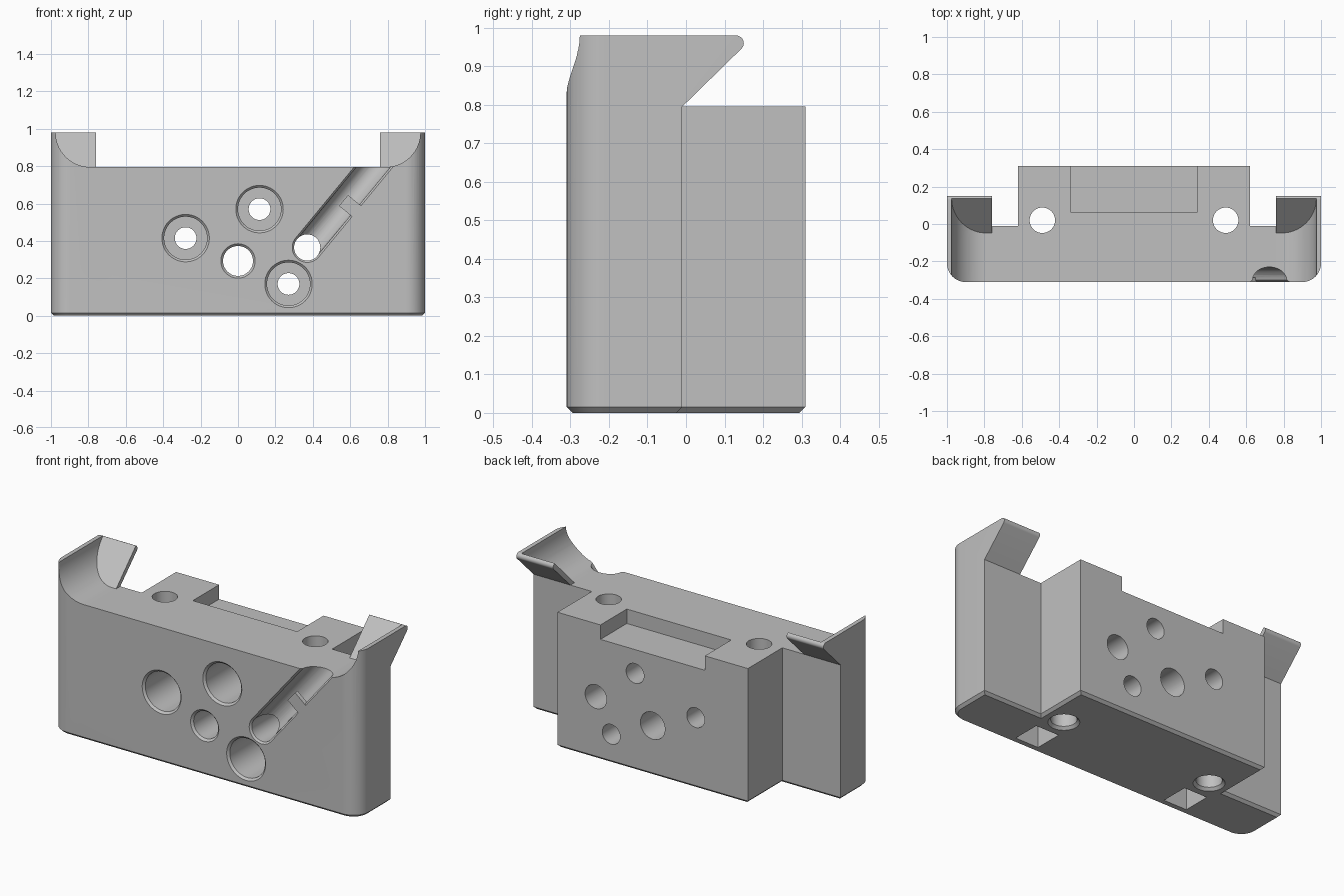
import bpy, bmesh
from math import sin, cos, pi, radians
from mathutils import Vector, Matrix

cube = bpy.data.objects.get("Cube")
if cube:
    bpy.data.objects.remove(cube, do_unlink=True)

grey = bpy.data.materials.new("plain grey")
grey.use_nodes = True
colour = (0.53, 0.53, 0.53, 1)
grey.diffuse_color = colour
for node in grey.node_tree.nodes:
    if node.type == 'BSDF_PRINCIPLED':
        node.inputs["Base Color"].default_value = colour


def make(name, bm):
    bmesh.ops.recalc_face_normals(bm, faces=bm.faces)
    mesh = bpy.data.meshes.new(name)
    bm.to_mesh(mesh)
    bm.free()
    mesh.materials.append(grey)
    ob = bpy.data.objects.new(name, mesh)
    bpy.context.collection.objects.link(ob)
    return ob


def prism_bm(points, start, end):
    """Solid between two placements of one flat outline."""
    bm = bmesh.new()
    a = [bm.verts.new(start(*p)) for p in points]
    b = [bm.verts.new(end(*p)) for p in points]
    bm.faces.new(a)
    bm.faces.new(b)
    for i in range(len(a)):
        j = (i + 1) % len(a)
        bm.faces.new((a[i], a[j], b[j], b[i]))
    bmesh.ops.recalc_face_normals(bm, faces=bm.faces)
    return bm


def box_bm(x, y, z):
    outline = [(x[0], y[0]), (x[1], y[0]), (x[1], y[1]), (x[0], y[1])]
    return prism_bm(outline, lambda u, v: (u, v, z[0]), lambda u, v: (u, v, z[1]))


def lathe(name, profile, origin, axis):
    """Turn a closed (radius, depth) profile about an axis."""
    bm = bmesh.new()
    verts = [bm.verts.new((r, 0, d)) for r, d in profile]
    edges = [bm.edges.new((verts[i - 1], verts[i])) for i in range(len(verts))]
    bmesh.ops.spin(bm, geom=verts + edges, cent=(0, 0, 0), axis=(0, 0, 1),
                   angle=2 * pi, steps=48, use_merge=True)
    bmesh.ops.remove_doubles(bm, verts=bm.verts, dist=1e-5)
    lone = [e for e in bm.edges if not e.link_faces]
    bmesh.ops.delete(bm, geom=lone, context='EDGES')
    turn = Vector(axis).to_track_quat('Z', 'Y').to_matrix().to_4x4()
    bm.transform(Matrix.Translation(origin) @ turn)
    return make(name, bm)


def combine(target, tool, operation='DIFFERENCE'):
    tool.hide_render = True
    mod = target.modifiers.new("combine", 'BOOLEAN')
    mod.operation, mod.solver, mod.object = operation, 'EXACT', tool
    bpy.context.view_layer.objects.active = target
    bpy.ops.object.modifier_apply(modifier=mod.name)
    bpy.data.objects.remove(tool, do_unlink=True)


def bevel(bm, test, size, segments=1):
    edges = [e for e in bm.edges if all(test(v.co) for v in e.verts)]
    bmesh.ops.bevel(bm, geom=edges, offset=size, segments=segments,
                    profile=0.5, affect='EDGES')


def hole(origin, axis, r, depth, rim=0.012, bore=None):
    """Blind hole with a chamfered rim and an optional through bore."""
    shape = [(0, -0.05), (r + rim, -0.05), (r + rim, 0), (r, rim), (r, depth)]
    if bore:
        shape += [(bore, depth), (bore, 1)]
        depth = 1
    combine(body, lathe("hole_cutter", shape + [(0, depth)], origin, axis))


FRONT, BACK, STEP, DECK, TOP = -0.31, 0.31, -0.01, 0.795, 0.98

# Wide front plate with overhanging hooks, rounded front corners, chamfered foot
tip = [(0.13 + 0.02 * cos(radians(a)), 0.96 + 0.02 * sin(radians(a)))
       for a in range(-45, 91, 15)]
side = [(FRONT, 0), (STEP, 0), (STEP, DECK)] + tip + [(FRONT, TOP)]
bm = prism_bm(side, lambda y, z: (-1, y, z), lambda y, z: (1, y, z))
for s in (-1, 1):
    bevel(bm, lambda c: c.y < FRONT + 0.001 and c.x * s > 0.999, 0.1, 10)
bevel(bm, lambda c: c.z < 0.001, 0.015)
body = make("mount_body", bm)

# Narrower rear block
bm = box_bm((-0.62, 0.62), (-0.1, BACK), (0, 0.9))
bevel(bm, lambda c: c.z < 0.001, 0.015)
combine(body, make("rear_block", bm), 'UNION')

# Flat deck between the ears, and the rear pocket
combine(body, make("deck_cutter", box_bm((-0.76, 0.76), (-0.5, 0.5), (DECK, 1.2))))
combine(body, make("pocket_cutter", box_bm((-0.34, 0.34), (0.065, 0.5), (0.71, 1))))

for s in (-1, 1):
    # Curved ear hollow ending on a sloped wall
    arc = [(0.79 + 0.185 * sin(a * pi / 32), TOP - 0.185 * cos(a * pi / 32))
           for a in range(17)]
    outline = [(0.7, DECK)] + arc + [(0.975, 1.1), (0.7, 1.1)]
    bm = prism_bm(outline, lambda x, z: (s * x, -0.5, z),
                  lambda x, z: (s * x, z - 0.843, z))
    combine(body, make("ear_cutter", bm))
    # Curved strap channel
    ring = [(0.085, 0), (0.14, 0), (0.14, 0.13), (0.085, 0.13)]
    combine(body, lathe("strap_cutter", ring, (s * 0.8, -0.21, 0.85), (0, 1, 0)))
    # Underside: vertical bolt hole, round recess, square recess
    hole((s * 0.49, 0.02, 0), (0, 0, 1), 0.068, 1, 0.015)
    hole((s * 0.82, -0.16, 0), (0, 0, 1), 0.085, 0.17, 0.015)
    bm = box_bm((s * 0.5 - 0.075, s * 0.5 + 0.075), (-0.265, -0.1), (-0.05, 0.17))
    combine(body, make("recess_cutter", bm))

# Front: counterbored bolt holes, centre hole, blind sockets
for x, z in ((-0.28, 0.415), (0.115, 0.57), (0.27, 0.17)):
    hole((x, FRONT, z), (0, 1, 0), 0.115, 0.42, bore=0.058)
hole((0, FRONT, 0.293), (0, 1, 0), 0.08, 1)
for x in (-0.74, 0.66):
    hole((x, FRONT, 0.293), (0, 1, 0), 0.09, 0.2)

# Diagonal cable groove with its through hole and retaining tab
hole((0.37, FRONT, 0.365), (0, 1, 0), 0.07, 1, 0.01)
ca, sa = cos(radians(50.5)), sin(radians(50.5))


def along(t):
    return lambda u, y: (0.37 + t * ca + u * sa, y, 0.365 + t * sa - u * ca)


curve = [(-0.07 * cos(a * pi / 16), -0.3 + 0.07 * sin(a * pi / 16)) for a in range(17)]
outline = [(-0.08, -0.36), (-0.08, FRONT)] + curve + [(0.08, FRONT), (0.08, -0.36)]
combine(body, make("groove_cutter", prism_bm(outline, along(0), along(0.68))))
tab = [(-0.01, FRONT), (0.1, FRONT), (0.1, -0.285), (-0.01, -0.285)]
combine(body, make("cable_tab", prism_bm(tab, along(0.28), along(0.355))), 'UNION')

bpy.ops.object.select_all(action='DESELECT')
body.select_set(True)
bpy.context.view_layer.objects.active = body
bpy.ops.object.shade_smooth_by_angle(angle=radians(30))
